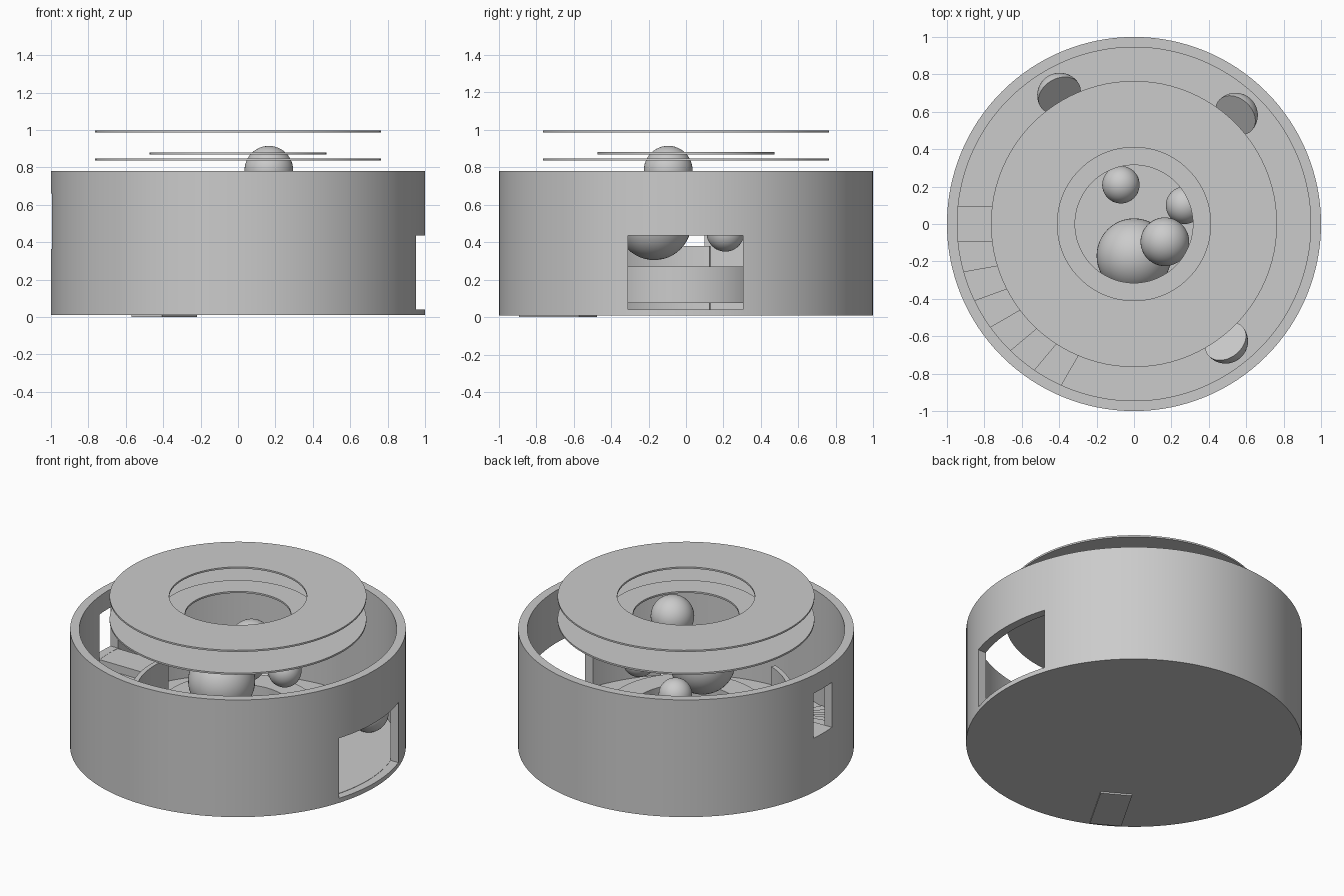
import bpy, math
from mathutils import Vector, Matrix

if "Cube" in bpy.data.objects:
    bpy.data.objects.remove(bpy.data.objects["Cube"])


def mesh_object(name, verts, faces):
    me = bpy.data.meshes.new(name)
    me.from_pydata(verts, [], faces)
    ob = bpy.data.objects.new(name, me)
    bpy.context.collection.objects.link(ob)
    return ob


def smooth(ob, angle=30):
    bpy.ops.object.select_all(action='DESELECT')
    ob.select_set(True)
    bpy.context.view_layer.objects.active = ob
    bpy.ops.object.shade_smooth_by_angle(angle=math.radians(angle))


def ring(name, r_in, r_out, z0, z1, a0=0, a1=360, n=96):
    """Ring or, when the angles do not close, a curved wall with end caps."""
    closed = a1 - a0 >= 360
    count = n if closed else n + 1
    verts = []
    for i in range(count):
        a = math.radians(a0 + (a1 - a0) * i / n)
        c, s = math.cos(a), math.sin(a)
        for r, z in ((r_in, z0), (r_out, z0), (r_out, z1), (r_in, z1)):
            verts.append((r * c, r * s, z))
    faces = []
    for i in range(n):
        p, q = 4 * i, 4 * ((i + 1) % count)
        for k in range(4):
            m = (k + 1) % 4
            faces.append((p + k, q + k, q + m, p + m)[::-1])
    if not closed:
        e = 4 * n
        faces += [(0, 1, 2, 3), (e + 3, e + 2, e + 1, e)]
    ob = mesh_object(name, verts, faces)
    smooth(ob)
    return ob


def box(name, x0, x1, y0, y1, z0, z1, turn=0):
    bpy.ops.mesh.primitive_cube_add(size=1)
    ob = bpy.context.object
    ob.name = name
    m = Matrix.Translation(((x0 + x1) / 2, (y0 + y1) / 2, (z0 + z1) / 2)) \
        @ Matrix.Diagonal((x1 - x0, y1 - y0, z1 - z0, 1))
    ob.data.transform(Matrix.Rotation(math.radians(turn), 4, 'Z') @ m)
    return ob


def ball(name, loc, r):
    bpy.ops.mesh.primitive_uv_sphere_add(segments=48, ring_count=24, radius=r, location=loc)
    ob = bpy.context.object
    ob.name = name
    smooth(ob, 40)
    return ob


def cut(ob, cutter):
    mod = ob.modifiers.new("cut", 'BOOLEAN')
    mod.operation, mod.solver, mod.object = 'DIFFERENCE', 'EXACT', cutter
    bpy.context.view_layer.objects.active = ob
    bpy.ops.object.modifier_apply(modifier=mod.name)
    bpy.data.objects.remove(cutter, do_unlink=True)


# outer wall with doorway on the right and small window on the left
wall = ring("outer_wall", 0.945, 1.0, 0.01, 0.78, n=128)
cut(wall, box("door_cutter", 0.7, 1.2, -0.31, 0.305, 0.04, 0.435))
cut(wall, box("window_cutter", -1.2, -0.7, -0.093, 0.098, 0.365, 0.66))
smooth(wall)

# floor
bpy.ops.mesh.primitive_cylinder_add(vertices=128, radius=0.948, depth=0.032, location=(0, 0, 0.026))
bpy.context.object.name = "floor"
smooth(bpy.context.object)

# curved stair climbing to the window landing
rise = 0.052
for i in range(7):
    box("stair_step", 0.605, 0.975, -0.095, 0.095, rise * (6 - i), rise * (7 - i), 180 + 10 * i)

# curved screen along the inside of the stair
ring("stair_screen", 0.605, 0.635, 0.03, 0.38, 168, 248, 40)

# round console in the middle
ring("console", 0.315, 0.47, 0.075, 0.27)

# floating ceiling rings
ring("lower_ceiling_ring", 0.41, 0.765, 0.836, 0.847)
ring("middle_ceiling_ring", 0.315, 0.472, 0.87, 0.881)
ring("upper_ceiling_ring", 0.41, 0.765, 0.986, 0.997)

# hanging globes
for loc, r in (((0, -0.17, 0.505), 0.2), ((0.165, -0.095, 0.785), 0.13),
               ((-0.07, 0.21, 0.45), 0.1), ((0.27, 0.1, 0.54), 0.1)):
    ball("globe", loc, r)

# half-ball seats facing the centre
for deg in (47, 120, -52):
    a = math.radians(deg)
    seat = ball("seat", (0, 0, 0), 0.12)
    cut(seat, box("seat_cutter", -0.3, 0.3, -0.3, 0.3, 0.0, 0.4))
    seat.data.transform(Matrix.Translation((0.795 * math.cos(a), 0.795 * math.sin(a), 0.155))
                        @ Matrix.Rotation(a, 4, 'Z')
                        @ Matrix.Rotation(math.radians(-42), 4, 'Y'))
    smooth(seat, 40)
